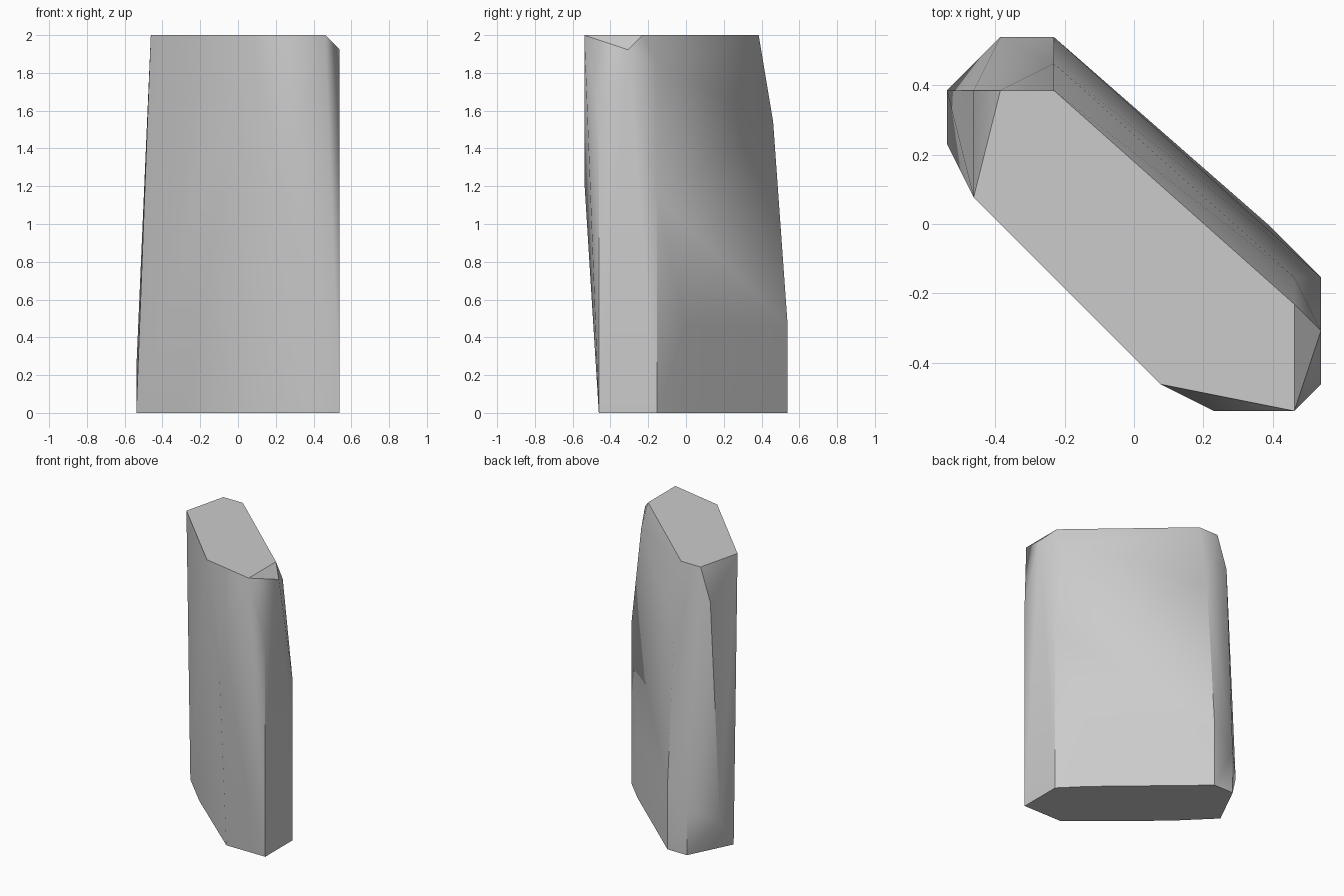
import bpy
import bmesh
import math

default_cube = bpy.data.objects.get("Cube")
if default_cube:
    bpy.data.objects.remove(default_cube, do_unlink=True)

UNIT = 2 / 26  # carving grid step: the slab is twenty-six steps tall


def flat_material(name, colour):
    material = bpy.data.materials.new(name)
    material.use_nodes = True
    material.diffuse_color = colour
    shader = next(n for n in material.node_tree.nodes if n.type == "BSDF_PRINCIPLED")
    shader.inputs["Base Color"].default_value = colour
    shader.inputs["Roughness"].default_value = 0.9
    return material


def hull_object(name, levels, material):
    """Wrap corner points, grouped by height, in a convex faceted skin."""
    bm = bmesh.new()
    for height, corners in levels.items():
        for x, y in corners:
            bm.verts.new((x * UNIT, y * UNIT, height * UNIT))
    result = bmesh.ops.convex_hull(bm, input=bm.verts[:])
    unused = [v for v in set(result["geom_interior"] + result["geom_unused"])
              if isinstance(v, bmesh.types.BMVert)]
    bmesh.ops.delete(bm, geom=unused, context="VERTS")
    # Merge coplanar triangles so the cap and base become single polygons
    bmesh.ops.dissolve_limit(bm, angle_limit=math.radians(0.5),
                             verts=bm.verts[:], edges=bm.edges[:])
    bmesh.ops.recalc_face_normals(bm, faces=bm.faces[:])
    mesh = bpy.data.meshes.new(name)
    bm.to_mesh(mesh)
    bm.free()
    mesh.materials.append(material)
    obj = bpy.data.objects.new(name, mesh)
    bpy.context.collection.objects.link(obj)
    return obj


# Corner outlines of the standing stone, from base to cap
base = [(-7, 3), (-4, 0), (3, -6), (7, -6), (7, -2), (5, 0), (-3, 7), (-5, 7)]
cap = [(-6, 1), (-5, 5), (-3, 5), (6, -3), (6, -7), (1, -6)]
stone_levels = {
    0: base,
    3: [(-7, 5)],            # chipped left foot
    4: [(-5, 7)],
    6: [(-3, 7), (5, 0)],    # back starts to lean inward
    15: [(7, -2)],
    16: [(3, -7)],           # front overhang
    20: [(-3, 6), (7, -6)],
    21: [(3, -7)],
    23: [(-6, 5)],           # bevelled shoulders
    24: [(6, -2)],
    25: [(7, -4)],
    26: cap,
}

stone_grey = flat_material("stone_grey", (0.6, 0.6, 0.6, 1))
stone = hull_object("stone_slab", stone_levels, stone_grey)

# Soft worn facets with crisp main edges
bpy.ops.object.select_all(action="DESELECT")
stone.select_set(True)
bpy.context.view_layer.objects.active = stone
bpy.ops.object.shade_smooth_by_angle(angle=math.radians(40))
